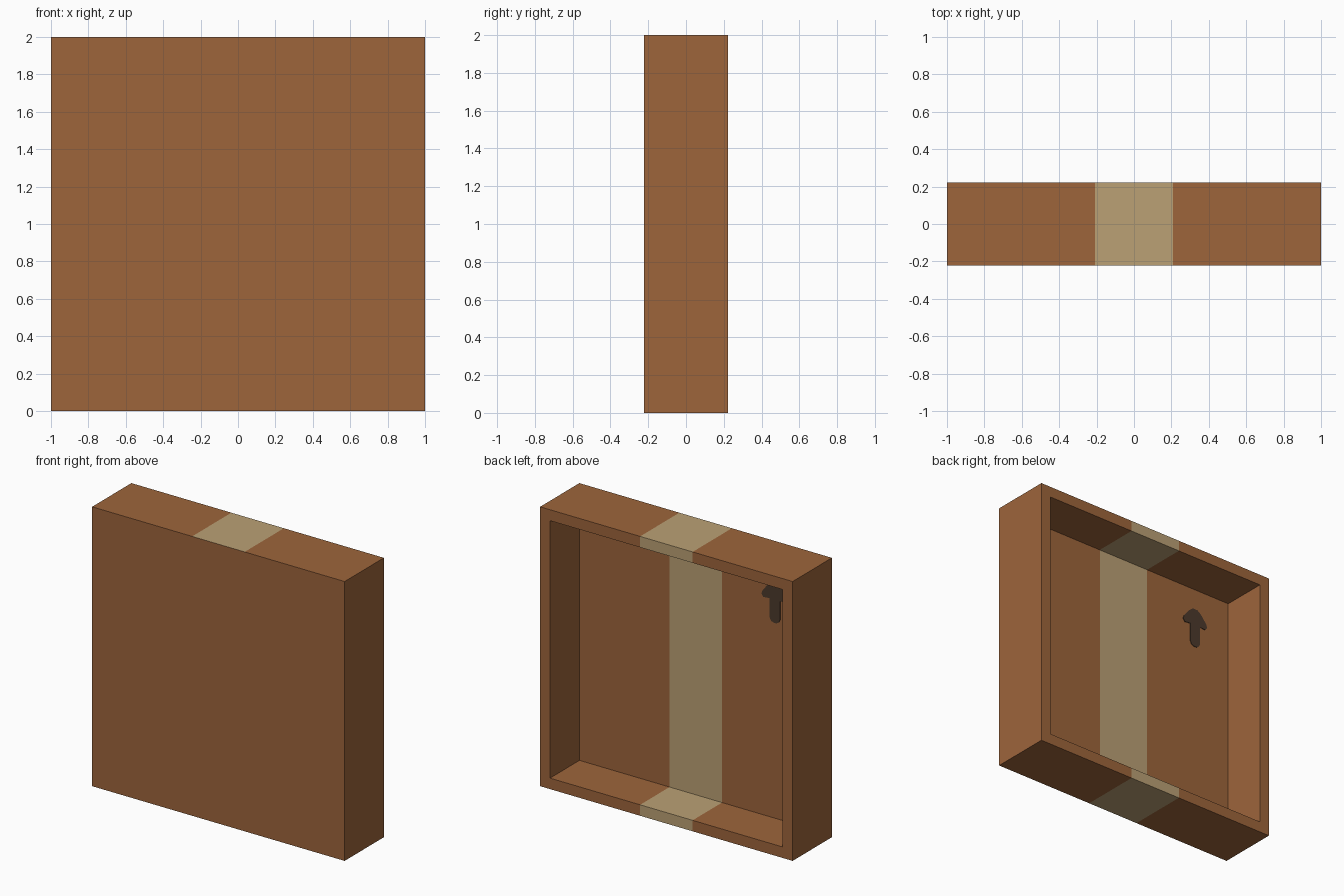
import bpy, bmesh
from mathutils import Vector, Matrix

if "Cube" in bpy.data.objects:
    bpy.data.objects.remove(bpy.data.objects["Cube"])

WALL, DEPTH, TAPE = 0.111, 0.444, 0.208


def material(name, rgb):
    m = bpy.data.materials.new(name)
    m.diffuse_color = (*rgb, 1)
    m.use_nodes = True
    m.node_tree.nodes["Principled BSDF"].inputs["Base Color"].default_value = m.diffuse_color
    return m


def finish(name, bm, mats):
    me = bpy.data.meshes.new(name)
    bm.to_mesh(me)
    bm.free()
    for m in mats:
        me.materials.append(m)
    ob = bpy.data.objects.new(name, me)
    bpy.context.collection.objects.link(ob)
    return ob


card = material("cardboard brown", (0.337, 0.130, 0.044))
tape = material("tape tan", (0.497, 0.356, 0.178))
ink = material("dark print", (0.072, 0.042, 0.025))

# Open box: solid block with a recess sunk into its back face
bm = bmesh.new()
bmesh.ops.create_cube(bm, size=1, matrix=Matrix.Translation((0, 0, 1)) @ Matrix.Diagonal((2, DEPTH, 2, 1)))
bm.normal_update()
back = max(bm.faces, key=lambda f: f.normal.y)
bmesh.ops.inset_individual(bm, faces=[back], thickness=WALL)
floor = bmesh.ops.extrude_discrete_faces(bm, faces=[back])["faces"][0]
# Join the recess walls to the rim, then sink its floor
bmesh.ops.translate(bm, verts=floor.verts[:], vec=(0, WALL - DEPTH, 0))
bmesh.ops.remove_doubles(bm, verts=bm.verts[:], dist=1e-5)

# Tape band: cut along both edges, coloured everywhere but the front
for x in (-TAPE, TAPE):
    bmesh.ops.bisect_plane(bm, geom=bm.verts[:] + bm.edges[:] + bm.faces[:],
                           plane_co=(x, 0, 0), plane_no=(1, 0, 0))
bmesh.ops.recalc_face_normals(bm, faces=bm.faces[:])
for f in bm.faces:
    on_band = all(abs(v.co.x) < TAPE + 0.001 for v in f.verts)
    f.material_index = int(on_band and f.normal.y > -0.5)
finish("open_box", bm, [card, tape])

# Printed arrow: thin plate on the recess floor, mirrored half outline
half = [(0.02, 1.768), (0.05, 1.745), (0.098, 1.685), (0.105, 1.66),
        (0.09, 1.64), (0.042, 1.645), (0.042, 1.51), (0.03, 1.487), (0.012, 1.478)]
outline = half + [(-x, z) for x, z in reversed(half)]
y = -DEPTH / 2 + WALL
bm = bmesh.new()
face = bm.faces.new([bm.verts.new((x - 0.628, y, z)) for x, z in outline])
top = bmesh.ops.extrude_face_region(bm, geom=[face])["geom"]
bmesh.ops.translate(bm, verts=[g for g in top if isinstance(g, bmesh.types.BMVert)], vec=(0, 0.004, 0))
bmesh.ops.recalc_face_normals(bm, faces=bm.faces[:])
finish("printed_arrow", bm, [ink])
